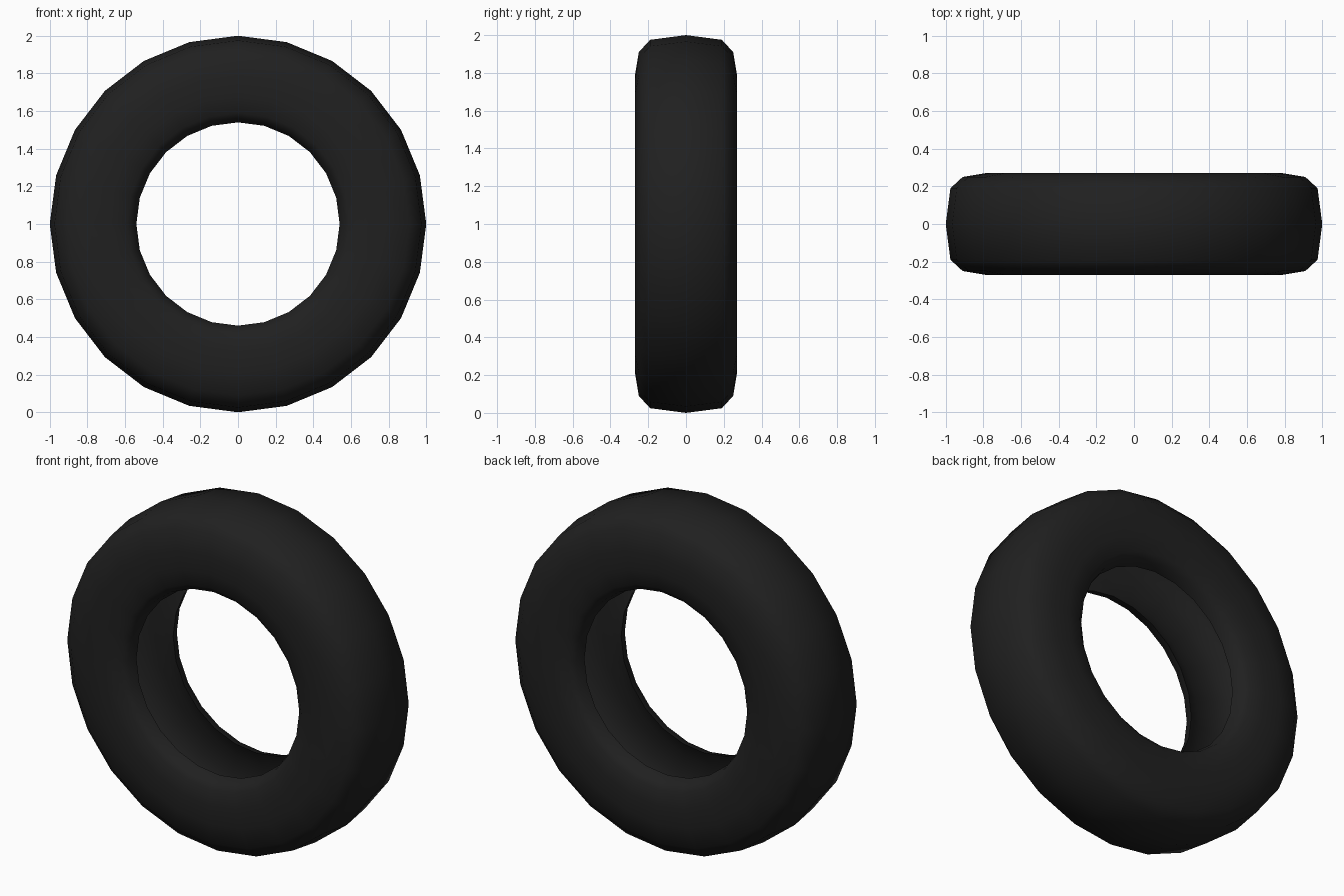
import bpy
import bmesh
import math
from mathutils import Matrix, Vector

cube = bpy.data.objects.get("Cube")
if cube:
    bpy.data.objects.remove(cube, do_unlink=True)

# Black rubber
rubber = bpy.data.materials.new("black_rubber")
rubber.use_nodes = True
colour = (0.0145, 0.0145, 0.0145, 1)
rubber.diffuse_color = colour
bsdf = rubber.node_tree.nodes["Principled BSDF"]
bsdf.inputs["Base Color"].default_value = colour
bsdf.inputs["Roughness"].default_value = 0.8

# Half cross-section as (radius, half width), from the tread round the bead into the hollow
half = [(0.975, 0.19), (0.91, 0.25), (0.79, 0.27), (0.68, 0.27),
        (0.59, 0.255), (0.555, 0.225), (0.54, 0.17),
        (0.64, 0.225), (0.78, 0.235), (0.89, 0.21), (0.935, 0.16)]
section = [(1.0, 0.0)] + half + [(0.95, 0.0)] + [(r, -y) for r, y in reversed(half)]

# Sweep the hollow cross-section around the axle
SEGMENTS = 24
centre = Vector((0, 0, 1))
bm = bmesh.new()
rings = []
for i in range(SEGMENTS):
    turn = Matrix.Rotation(math.tau * i / SEGMENTS, 3, 'Y')
    rings.append([bm.verts.new(centre + turn @ Vector((0, y, r))) for r, y in section])
count = len(section)
for i in range(SEGMENTS):
    a, b = rings[i], rings[(i + 1) % SEGMENTS]
    for j in range(count):
        k = (j + 1) % count
        bm.faces.new((a[j], a[k], b[k], b[j]))
bmesh.ops.recalc_face_normals(bm, faces=bm.faces)

mesh = bpy.data.meshes.new("tyre")
bm.to_mesh(mesh)
bm.free()
mesh.materials.append(rubber)
tyre = bpy.data.objects.new("tyre", mesh)
bpy.context.collection.objects.link(tyre)

# Smooth rubber with crisp bead edges
bpy.ops.object.select_all(action='DESELECT')
tyre.select_set(True)
bpy.context.view_layer.objects.active = tyre
bpy.ops.object.shade_smooth_by_angle(angle=math.radians(50))
